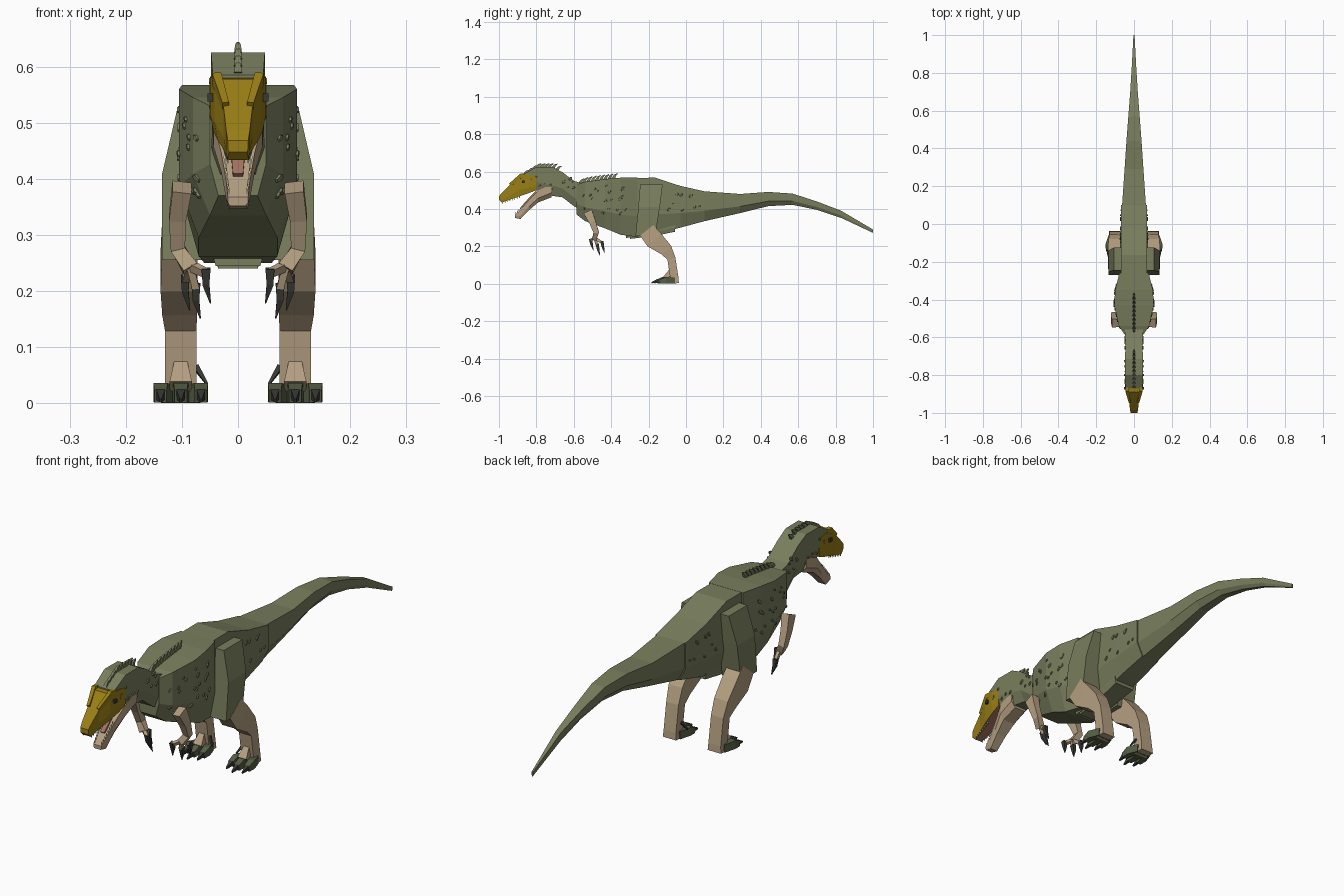
import bpy
import bmesh
import math
import random
from mathutils import Vector
from mathutils.bvhtree import BVHTree

default_cube = bpy.data.objects.get("Cube")
if default_cube:
    bpy.data.objects.remove(default_cube, do_unlink=True)
random.seed(4)


def make_material(name, colour):
    material = bpy.data.materials.new(name)
    material.use_nodes = True
    material.diffuse_color = (*colour, 1)
    shader = material.node_tree.nodes["Principled BSDF"]
    shader.inputs["Base Color"].default_value = (*colour, 1)
    shader.inputs["Roughness"].default_value = 0.9
    return material


green = make_material("olive green", (0.19, 0.21, 0.11))
dark_green = make_material("dark foot green", (0.095, 0.115, 0.06))
yellow = make_material("ochre yellow", (0.32, 0.21, 0.008))
tan = make_material("tan skin", (0.46, 0.35, 0.22))
pink = make_material("mouth pink", (0.36, 0.17, 0.12))
charcoal = make_material("claw charcoal", (0.04, 0.04, 0.035))
ivory = make_material("tooth ivory", (0.6, 0.55, 0.42))


def finish(name, bm, materials, mirror=False):
    """Turn a bmesh into a flat shaded object, optionally mirrored in x."""
    bmesh.ops.recalc_face_normals(bm, faces=bm.faces)
    mesh = bpy.data.meshes.new(name)
    bm.to_mesh(mesh)
    bm.free()
    for material in materials:
        mesh.materials.append(material)
    obj = bpy.data.objects.new(name, mesh)
    bpy.context.collection.objects.link(obj)
    if mirror:
        obj.modifiers.new("Mirror", "MIRROR").use_mirror_merge = False
    return obj


def skin_rings(bm, rings):
    """Bridge successive rings of points and cap both ends."""
    loops = [[bm.verts.new(point) for point in ring] for ring in rings]
    for low, high in zip(loops, loops[1:]):
        for i in range(len(low)):
            j = (i + 1) % len(low)
            bm.faces.new((low[i], low[j], high[j], high[i]))
    bm.faces.new(loops[0])
    bm.faces.new(loops[-1])


def trunk(name, sections, material, shoulder=0.35):
    """Loft along y from (y, top, bottom, half width, half width of underside)."""
    bm = bmesh.new()
    rings = []
    for y, top, bottom, wide, under in sections:
        side = bottom + (top - bottom) * shoulder
        half = [(wide, top), (wide, side), (under, bottom)]
        outline = half + [(-x, z) for x, z in reversed(half)]
        rings.append([(x, y, z) for x, z in outline])
    skin_rings(bm, rings)
    return finish(name, bm, [material])


def add_strut(bm, points):
    """Add a bent square bar through (x, y, z, half width, half depth)."""
    centres = [Vector(p[:3]) for p in points]
    rings = []
    for i, (centre, point) in enumerate(zip(centres, points)):
        before, after = centres[max(i - 1, 0)], centres[min(i + 1, len(points) - 1)]
        along = (after - before).normalized()
        side = (Vector((1, 0, 0)) - along * along.x).normalized()
        up = along.cross(side)
        corners = [(1, 1), (-1, 1), (-1, -1), (1, -1)]
        rings.append([centre + side * a * point[3] + up * b * point[4] for a, b in corners])
    skin_rings(bm, rings)


def strut(name, points, material, mirror=True):
    bm = bmesh.new()
    add_strut(bm, points)
    return finish(name, bm, [material], mirror)


# Torso, tail and neck
chest = trunk("chest", [
    (-0.585, 0.53, 0.37, 0.05, 0.035),
    (-0.54, 0.545, 0.335, 0.08, 0.05),
    (-0.43, 0.56, 0.295, 0.105, 0.07),
    (-0.35, 0.567, 0.262, 0.1, 0.07),
    (-0.26, 0.567, 0.25, 0.078, 0.06)], green)
hips = trunk("hips", [
    (-0.32, 0.566, 0.245, 0.07, 0.04),
    (-0.165, 0.567, 0.265, 0.07, 0.04),
    (-0.03, 0.523, 0.3, 0.07, 0.045),
    (0.1, 0.494, 0.335, 0.068, 0.04)], green)
tail = trunk("tail", [
    (0.1, 0.494, 0.335, 0.063, 0.035),
    (0.29, 0.48, 0.378, 0.05, 0.026),
    (0.44, 0.491, 0.415, 0.04, 0.02),
    (0.57, 0.482, 0.422, 0.03, 0.016),
    (0.7, 0.44, 0.395, 0.02, 0.01),
    (0.83, 0.39, 0.352, 0.012, 0.007),
    (1, 0.29, 0.272, 0.003, 0.002)], green)
trunk("pelvis_keel", [
    (-0.3, 0.3, 0.24, 0.04, 0.035),
    (-0.17, 0.32, 0.255, 0.045, 0.04),
    (-0.06, 0.34, 0.278, 0.05, 0.045)], green)
neck = trunk("neck", [
    (-0.53, 0.53, 0.38, 0.048, 0.035),
    (-0.6, 0.55, 0.415, 0.047, 0.03),
    (-0.66, 0.596, 0.462, 0.046, 0.028),
    (-0.715, 0.625, 0.47, 0.047, 0.03),
    (-0.8, 0.625, 0.5, 0.048, 0.04),
    (-0.87, 0.585, 0.52, 0.045, 0.04)], green)

# Head with a pink palate, lower jaw and tongue
skull = trunk("skull", [
    (-0.8, 0.575, 0.5, 0.048, 0.046),
    (-0.84, 0.582, 0.485, 0.05, 0.044),
    (-0.89, 0.578, 0.468, 0.042, 0.036),
    (-0.94, 0.53, 0.45, 0.026, 0.024),
    (-0.985, 0.486, 0.434, 0.021, 0.019),
    (-1, 0.468, 0.448, 0.018, 0.016)], yellow, 0.3)
skull.data.materials.append(pink)
for face in skull.data.polygons:
    if face.normal.z < -0.8:
        face.material_index = 1
trunk("lower_jaw", [
    (-0.72, 0.53, 0.462, 0.045, 0.025),
    (-0.79, 0.5, 0.435, 0.044, 0.028),
    (-0.84, 0.448, 0.393, 0.03, 0.022),
    (-0.885, 0.396, 0.346, 0.021, 0.017),
    (-0.915, 0.368, 0.352, 0.018, 0.014)], tan)
strut("tongue", [
    (0, -0.8, 0.492, 0.014, 0.006),
    (0, -0.84, 0.45, 0.013, 0.006),
    (0, -0.88, 0.406, 0.009, 0.005)], pink, False)
strut("brow_ridge", [
    (0.038, -0.82, 0.575, 0.008, 0.01),
    (0.038, -0.88, 0.578, 0.008, 0.012),
    (0.022, -0.94, 0.53, 0.006, 0.008)], yellow)
strut("eye", [(0.048, -0.862, 0.545, 0.006, 0.007),
              (0.048, -0.876, 0.545, 0.006, 0.007)], charcoal)

# Teeth along both jaws
bm = bmesh.new()
for i in range(8):
    t = i / 7
    low = Vector((0.024 - 0.008 * t, -0.85 - 0.06 * t, 0.436 - 0.064 * t))
    high = Vector((0.028 - 0.01 * t, -0.89 - 0.09 * t, 0.468 - 0.03 * t))
    for root, rise in ((low, 0.011), (high, -0.011)):
        tip = root + Vector((0, 0, rise))
        add_strut(bm, [(*root, 0.002, 0.003), (*tip, 0.0005, 0.0005)])
finish("teeth", bm, [ivory], True)


# Spines standing on the neck and back
def spine_row(name, body, start, end, count, height):
    tree = BVHTree.FromObject(body, bpy.context.evaluated_depsgraph_get())
    bm = bmesh.new()
    for i in range(count):
        y = start + (end - start) * i / (count - 1)
        hit = tree.ray_cast(Vector((0, y, 2)), Vector((0, 0, -1)))[0]
        if hit:
            add_strut(bm, [(0, y, hit.z - 0.005, 0.007, 0.009),
                           (0, y + 0.01, hit.z + height * 0.6, 0.005, 0.006),
                           (0, y + 0.024, hit.z + height, 0.002, 0.002)])
    finish(name, bm, [green])


bpy.context.view_layer.update()
spine_row("neck_spines", neck, -0.86, -0.69, 9, 0.017)
spine_row("back_spines", chest, -0.57, -0.39, 9, 0.026)


# Raised scales scattered over the flanks
def scatter_scales(name, body, y_range, z_range, count):
    tree = BVHTree.FromObject(body, bpy.context.evaluated_depsgraph_get())
    bm = bmesh.new()
    for _ in range(count):
        start = Vector((1, random.uniform(*y_range), random.uniform(*z_range)))
        hit, normal, _, _ = tree.ray_cast(start, Vector((-1, 0, 0)))
        if hit is None:
            continue
        u = normal.orthogonal().normalized()
        v = normal.cross(u)
        size = random.uniform(0.007, 0.013)
        rings = []
        for lift, scale in ((-0.001, 1), (0.004, 0.8)):
            rings.append([hit + normal * lift + (u * math.cos(a) + v * math.sin(a) * 0.6)
                          * size * scale for a in (math.tau * k / 5 for k in range(5))])
        skin_rings(bm, rings)
    finish(name, bm, [green], True)


scatter_scales("chest_scales", chest, (-0.56, -0.32), (0.36, 0.54), 24)
scatter_scales("hip_scales", hips, (-0.1, 0.08), (0.38, 0.48), 9)
scatter_scales("neck_scales", neck, (-0.84, -0.6), (0.5, 0.61), 14)

# Thigh slabs, legs and arms
bm = bmesh.new()
skin_rings(bm, [[(x, y, z) for x, y in ((0.05, front), (outer, front), (outer, back), (0.05, back))]
                for z, front, back, outer in ((0.53, -0.245, -0.125, 0.107),
                                              (0.41, -0.255, -0.14, 0.135),
                                              (0.255, -0.27, -0.165, 0.135))])
finish("thigh_slab", bm, [green], True)
strut("leg", [
    (0.104, -0.21, 0.285, 0.032, 0.045),
    (0.105, -0.17, 0.235, 0.033, 0.05),
    (0.104, -0.105, 0.18, 0.031, 0.034),
    (0.102, -0.078, 0.135, 0.028, 0.022),
    (0.102, -0.062, 0.03, 0.028, 0.022),
    (0.102, -0.06, 0.002, 0.03, 0.022)], tan)
strut("instep", [
    (0.102, -0.075, 0.075, 0.01, 0.012),
    (0.102, -0.11, 0.03, 0.02, 0.014)], tan)
strut("arm", [
    (0.1, -0.525, 0.385, 0.017, 0.024),
    (0.108, -0.5, 0.33, 0.015, 0.018),
    (0.107, -0.48, 0.275, 0.013, 0.014),
    (0.085, -0.49, 0.24, 0.014, 0.012)], tan)

# Fingers and toes, each ending in a claw
fingers, finger_claws = bmesh.new(), bmesh.new()
for x, y, z in ((0.057, -0.51, 0.212), (0.075, -0.475, 0.185), (0.094, -0.45, 0.2)):
    add_strut(fingers, [(0.085, -0.488, 0.245, 0.007, 0.008), (x, y, z + 0.02, 0.006, 0.007)])
    add_strut(finger_claws, [(x, y, z + 0.028, 0.008, 0.009), (x, y + 0.005, z, 0.006, 0.007),
                             (x - 0.008, y + 0.015, z - 0.034, 0.001, 0.001)])
finish("fingers", fingers, [tan], True)
finish("finger_claws", finger_claws, [charcoal], True)

toes, toe_claws = bmesh.new(), bmesh.new()
for x, y in ((0.066, -0.14), (0.102, -0.155), (0.138, -0.14)):
    add_strut(toes, [(0.102 + (x - 0.102) * 0.5, -0.065, 0.017, 0.016, 0.016),
                     (x, y + 0.03, 0.019, 0.013, 0.017), (x, y, 0.012, 0.011, 0.011)])
    add_strut(toe_claws, [(x, y + 0.004, 0.016, 0.008, 0.01), (x, y - 0.03, 0.005, 0.002, 0.003)])
add_strut(toe_claws, [(0.075, -0.075, 0.065, 0.005, 0.006), (0.055, -0.09, 0.034, 0.002, 0.002)])
finish("toes", toes, [dark_green], True)
finish("toe_claws", toe_claws, [charcoal], True)
